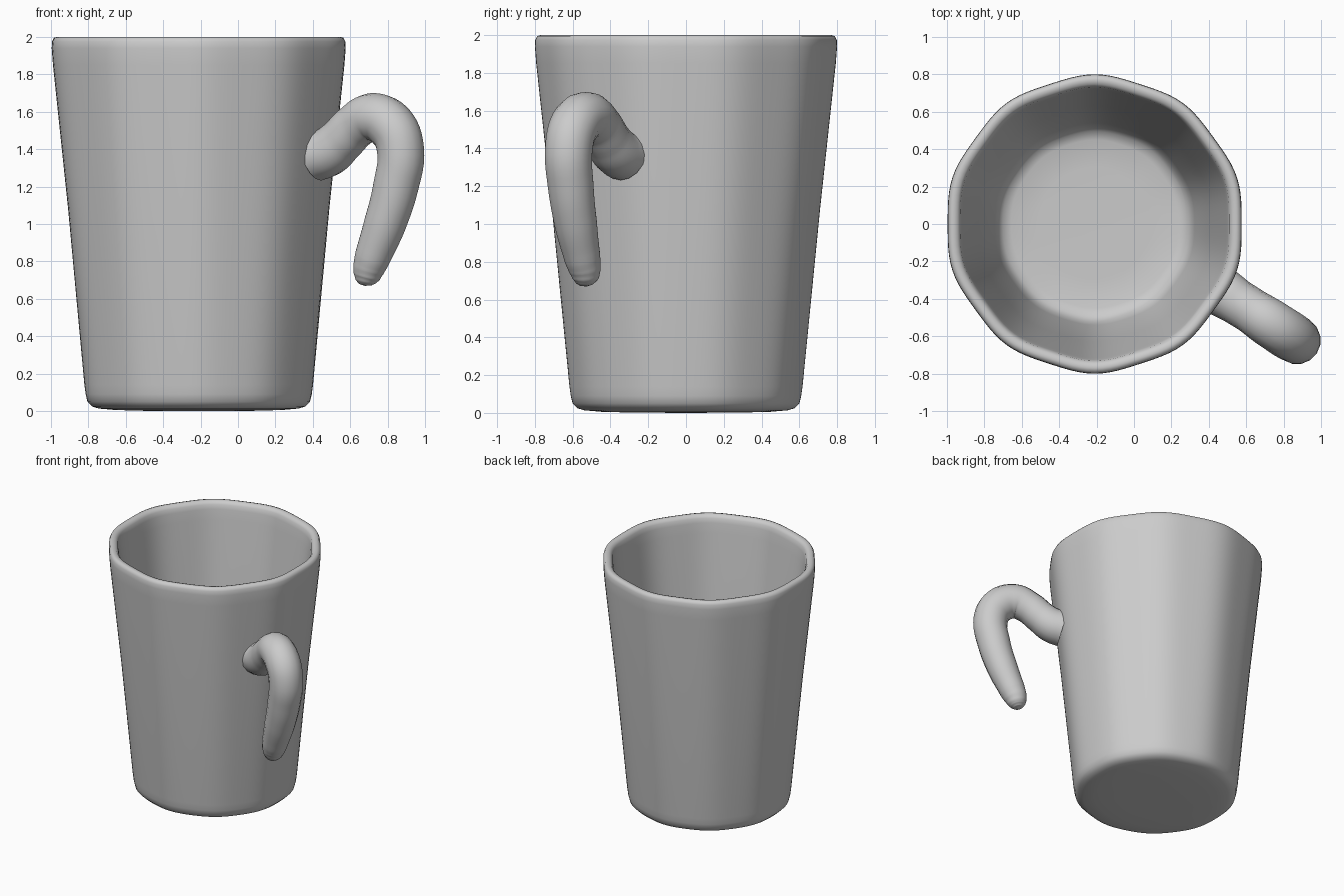
import bpy, bmesh
from math import sin, cos, pi

if "Cube" in bpy.data.objects:
    bpy.data.objects.remove(bpy.data.objects["Cube"])

CX = -0.21        # cup axis in x
SEG = 120         # smooth cross-section with ten soft corners


def finish(obj):
    bpy.ops.object.select_all(action='DESELECT')
    obj.select_set(True)
    bpy.context.view_layer.objects.active = obj
    bpy.ops.object.shade_smooth()


# Cup: profile (corner radius, z) swept around a soft decagon, closed at both poles
profile = [(0.30, 0.002), (0.45, 0.006), (0.54, 0.014), (0.575, 0.025), (0.60, 0.05),
           (0.61, 0.09), (0.617, 0.14), (0.71, 1.08), (0.793, 1.85), (0.80, 1.94),
           (0.798, 1.975), (0.788, 1.995), (0.77, 2.0), (0.747, 1.995), (0.732, 1.975),
           (0.725, 1.94), (0.715, 1.86), (0.63, 1.05), (0.54, 0.22), (0.522, 0.155),
           (0.495, 0.115), (0.45, 0.10), (0.30, 0.095)]
bm = bmesh.new()
rings = []
for r, z in profile:
    amp = 0.0045 + 0.0045 * min(1, z / 1.2)   # facets soften towards the base
    ring = []
    for i in range(SEG):
        a = pi / 2 + 2 * pi * i / SEG
        k = r * (1 - amp + amp * cos(10 * (a - pi / 2)))
        ring.append(bm.verts.new((CX + k * cos(a), k * sin(a), z)))
    rings.append(ring)
for lo, hi in zip(rings, rings[1:]):
    for i in range(SEG):
        j = (i + 1) % SEG
        bm.faces.new((lo[i], lo[j], hi[j], hi[i]))
for ring, z in ((rings[0], 0.0), (rings[-1], 0.095)):
    pole = bm.verts.new((CX, 0, z))
    for i in range(SEG):
        bm.faces.new((ring[i], ring[(i + 1) % SEG], pole))
bmesh.ops.recalc_face_normals(bm, faces=bm.faces)
mesh = bpy.data.meshes.new("cup")
bm.to_mesh(mesh)
bm.free()
cup = bpy.data.objects.new("cup", mesh)
bpy.context.collection.objects.link(cup)
finish(cup)

# Handle: tapered hook rooted in the cup wall, free at its lower end (x, y, z, radius)
path = [(0.415, -0.33, 1.365, 0.138), (0.48, -0.37, 1.385, 0.132), (0.55, -0.415, 1.445, 0.123),
        (0.63, -0.465, 1.525, 0.122), (0.72, -0.525, 1.57, 0.13), (0.82, -0.59, 1.52, 0.132),
        (0.868, -0.62, 1.40, 0.128), (0.843, -0.61, 1.20, 0.123), (0.785, -0.583, 1.00, 0.114),
        (0.718, -0.548, 0.82, 0.097), (0.698, -0.535, 0.76, 0.086), (0.688, -0.53, 0.72, 0.073),
        (0.682, -0.528, 0.695, 0.057), (0.679, -0.526, 0.678, 0.036), (0.678, -0.525, 0.67, 0.004)]
curve = bpy.data.curves.new("handle", 'CURVE')
curve.dimensions = '3D'
curve.bevel_depth = 1.0
curve.bevel_resolution = 6
curve.resolution_u = 6
curve.use_fill_caps = True
spline = curve.splines.new('BEZIER')
spline.radius_interpolation = 'LINEAR'
spline.bezier_points.add(len(path) - 1)
for p, (x, y, z, r) in zip(spline.bezier_points, path):
    p.co = (x, y, z)
    p.radius = r
    p.handle_left_type = p.handle_right_type = 'AUTO'
handle = bpy.data.objects.new("handle", curve)
bpy.context.collection.objects.link(handle)
bpy.ops.object.select_all(action='DESELECT')
handle.select_set(True)
bpy.context.view_layer.objects.active = handle
bpy.ops.object.convert(target='MESH')
finish(bpy.context.view_layer.objects.active)
